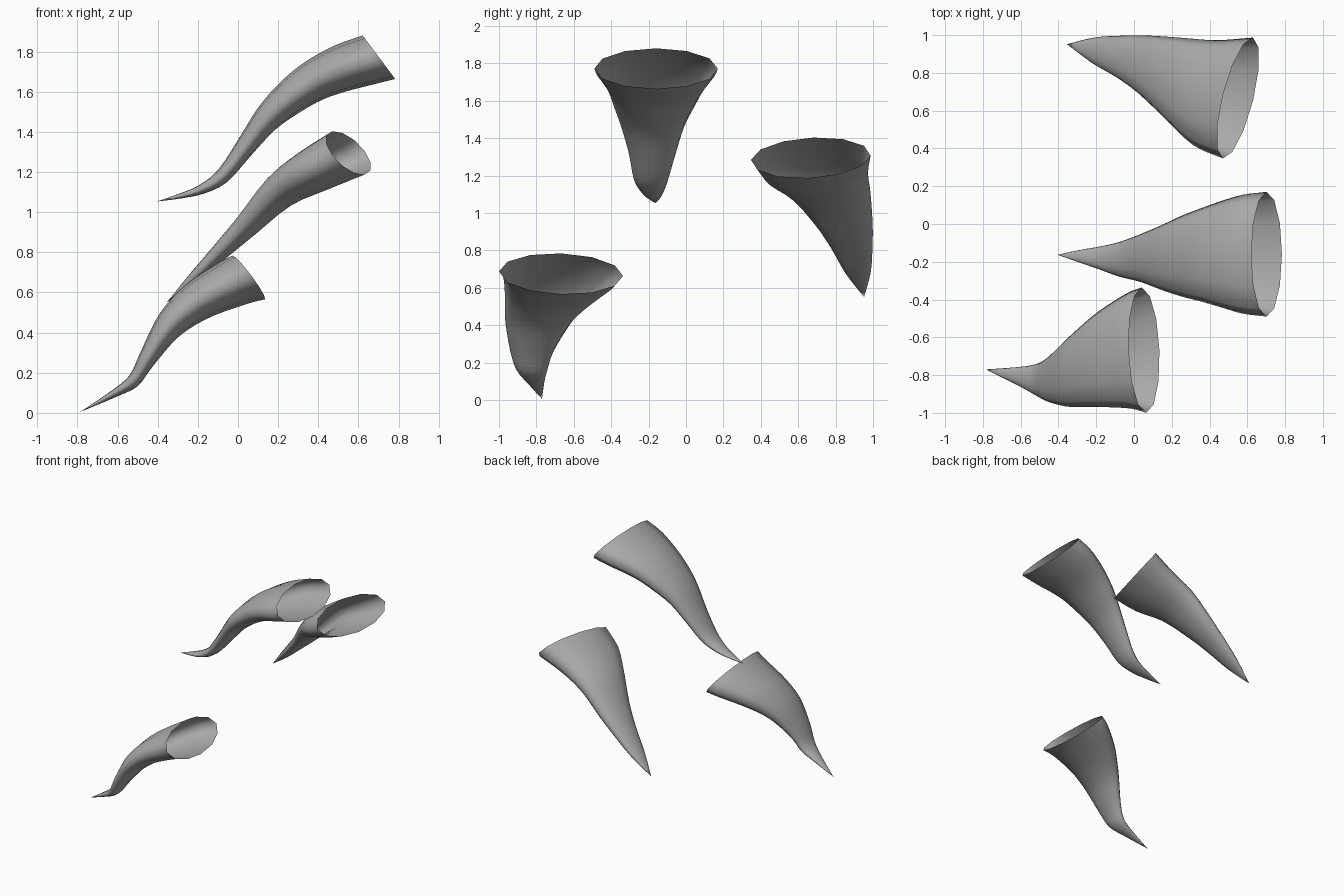
import bpy, bmesh
from math import sin, cos, tau, radians
from mathutils import Vector, Matrix

if "Cube" in bpy.data.objects:
    bpy.data.objects.remove(bpy.data.objects["Cube"])

SIDES = 12      # facets round each horn
STEPS = 3       # rings between path stations
FLATNESS = 0.41  # thickness of the oval relative to its width

grey = bpy.data.materials.new("plain grey")
grey.use_nodes = True
grey.diffuse_color = (0.4, 0.4, 0.4, 1)
grey.node_tree.nodes["Principled BSDF"].inputs["Base Color"].default_value = (0.4, 0.4, 0.4, 1)


def smooth_path(stations):
    """Catmull-Rom through stations of x, y, z, half width."""
    p = [Vector(s) for s in stations]
    p = [2 * p[0] - p[1]] + p + [2 * p[-1] - p[-2]]
    rings = []
    for a, b, c, d in zip(p, p[1:], p[2:], p[3:]):
        for i in range(STEPS):
            t = i / STEPS
            rings.append(0.5 * (2 * b + (c - a) * t + (2 * a - 5 * b + 4 * c - d) * t ** 2
                                + (3 * b - a - 3 * c + d) * t ** 3))
    return rings + [p[-2]]


def horn(name, stations, yaw_tip, yaw_rim, roll):
    """Open tapering tube with oval sections, pointed at the first station."""
    bm = bmesh.new()
    path = smooth_path(stations)
    tip = bm.verts.new(path[0].xyz)
    last = None
    for k, s in enumerate(path[1:], 1):
        yaw = yaw_tip + (yaw_rim - yaw_tip) * k / (len(path) - 1)
        turn = Matrix.Rotation(radians(yaw), 3, "Z")
        tilt = Matrix.Rotation(radians(roll), 3, "X")
        wide = turn @ tilt @ Vector((0, 1, 0)) * s.w
        thick = turn @ tilt @ Vector((-0.6, 0, 0.8)) * s.w * FLATNESS
        ring = [bm.verts.new(s.xyz + wide * cos(tau * i / SIDES) + thick * sin(tau * i / SIDES))
                for i in range(SIDES)]
        for i in range(SIDES):
            j = (i + 1) % SIDES
            if last:
                bm.faces.new((last[i], last[j], ring[j], ring[i]))
            else:
                bm.faces.new((tip, ring[j], ring[i]))
        last = ring
    bmesh.ops.recalc_face_normals(bm, faces=bm.faces)
    for f in bm.faces:
        f.smooth = True
    mesh = bpy.data.meshes.new(name)
    bm.to_mesh(mesh)
    bm.free()
    mesh.materials.append(grey)
    bpy.context.collection.objects.link(bpy.data.objects.new(name, mesh))


# Upper horn, facing straight along x
horn("upper_horn", [
    (-.405, -.163, 1.053, 0), (-.3, -.17, 1.077, .03), (-.185, -.18, 1.112, .06),
    (-.077, -.187, 1.18, .092), (.035, -.18, 1.325, .127), (.142, -.178, 1.465, .17),
    (.255, -.17, 1.568, .215), (.365, -.163, 1.645, .25), (.472, -.16, 1.696, .285),
    (.578, -.16, 1.735, .315), (.702, -.16, 1.772, .33)], 0, 0, 0)

# Back horn, turned to the side
horn("back_horn", [
    (-.355, .952, .55, 0), (-.215, .92, .68, .068), (-.082, .888, .81, .11),
    (.048, .845, .94, .155), (.21, .77, 1.105, .22), (.375, .695, 1.205, .285),
    (.55, .667, 1.295, .33)], -5, -14, 2)

# Lower front horn
horn("front_horn", [
    (-.785, -.77, .005, 0), (-.61, -.807, .1, .05), (-.52, -.825, .16, .083),
    (-.46, -.825, .26, .115), (-.37, -.795, .403, .17), (-.293, -.762, .487, .207),
    (-.185, -.717, .566, .252), (-.03, -.672, .643, .305), (.053, -.668, .675, .332)], 0, 2, -2)
